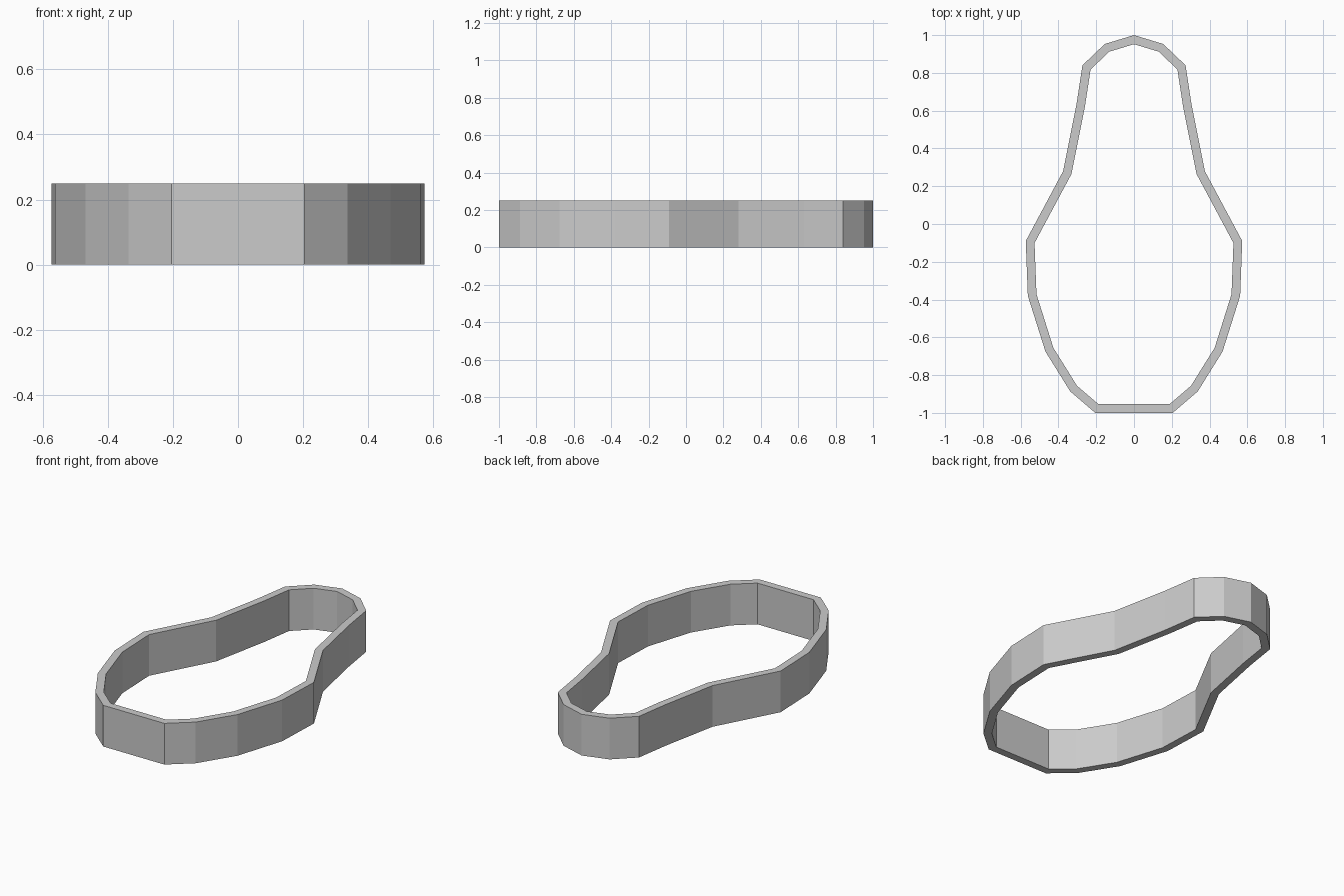
import bpy, bmesh
from mathutils import Vector

if "Cube" in bpy.data.objects:
    bpy.data.objects.remove(bpy.data.objects["Cube"])

HEIGHT = 0.25
WALL = 0.046

# Right half of the pear-shaped outline, tip to base
half = [(0.155, 0.953), (0.273, 0.84), (0.305, 0.63), (0.375, 0.28),
        (0.573, -0.09), (0.562, -0.38), (0.469, -0.675), (0.337, -0.887),
        (0.205, -1.0)]
outer = [Vector((0, 1))] + [Vector(p) for p in half]
outer += [Vector((-x, y)) for x, y in reversed(half)]


def inset(points, dist):
    """Mitred inward offset of a clockwise outline."""
    result = []
    for i, p in enumerate(points):
        a = (p - points[i - 1]).normalized()
        b = (points[(i + 1) % len(points)] - p).normalized()
        na, nb = Vector((a.y, -a.x)), Vector((b.y, -b.x))
        result.append(p + (na + nb) * dist / (1 + na.dot(nb)))
    return result


inner = inset(outer, WALL)

# Open ring wall: four vertex loops bridged around
bm = bmesh.new()
loops = [[bm.verts.new((p.x, p.y, z)) for p in pts]
         for pts, z in ((outer, 0), (outer, HEIGHT), (inner, HEIGHT), (inner, 0))]
n = len(outer)
for k in range(4):
    a, b = loops[k], loops[(k + 1) % 4]
    for i in range(n):
        j = (i + 1) % n
        bm.faces.new((a[i], a[j], b[j], b[i]))
bmesh.ops.recalc_face_normals(bm, faces=bm.faces)
mesh = bpy.data.meshes.new("pear_ring_wall")
bm.to_mesh(mesh)
bm.free()
bpy.context.collection.objects.link(bpy.data.objects.new("pear_ring_wall", mesh))
